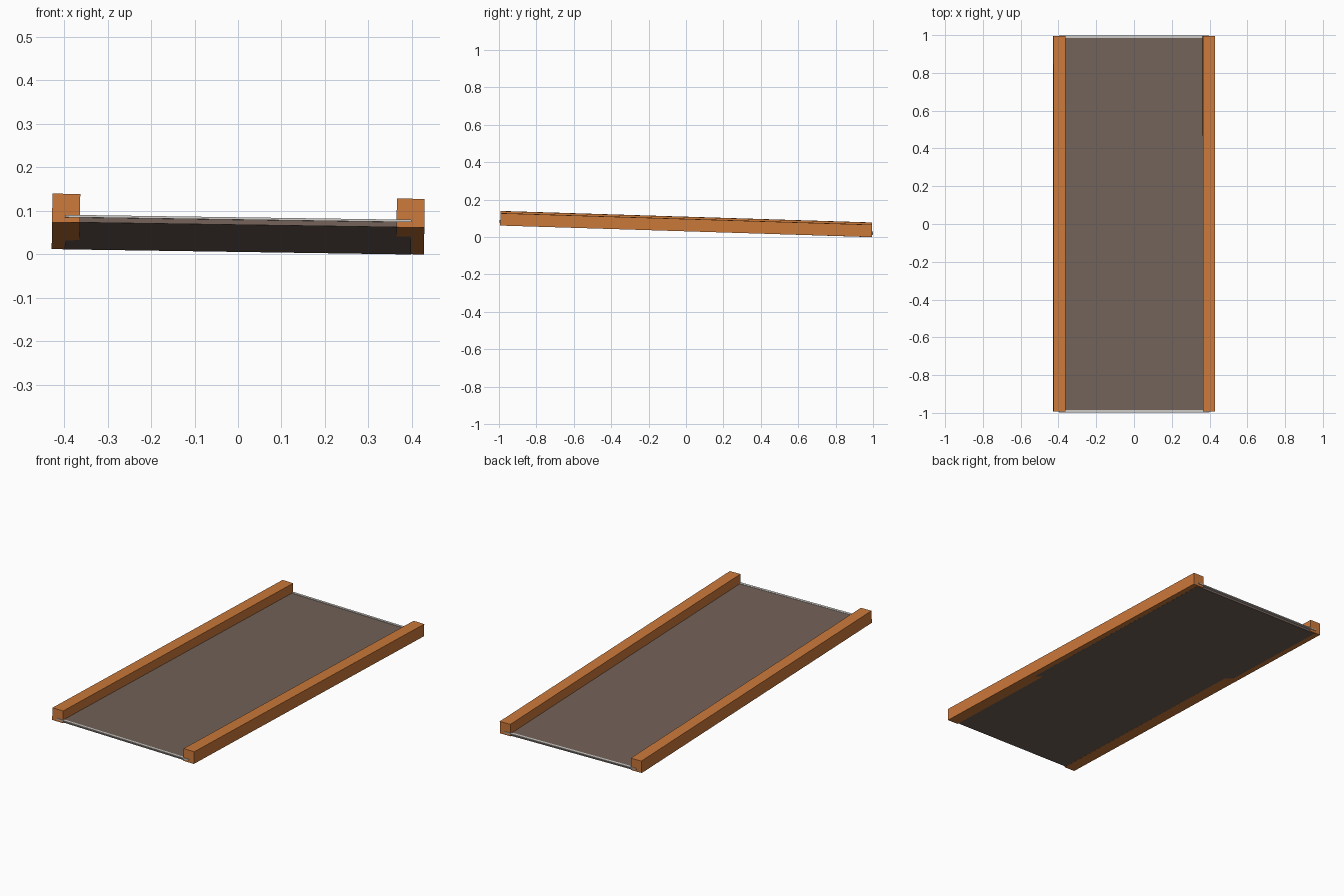
import bpy
import bmesh
from mathutils import Matrix, Vector

cube = bpy.data.objects.get("Cube")
if cube:
    bpy.data.objects.remove(cube, do_unlink=True)

PIVOT = Vector((0, 0, 0.037))   # centre of the panel's underside
TILT_X, TILT_Y = -0.031, 0.0143  # the whole panel rests at a slight slope


def material(name, color):
    m = bpy.data.materials.new(name)
    m.use_nodes = True
    m.diffuse_color = (*color, 1)
    m.node_tree.nodes["Principled BSDF"].inputs["Base Color"].default_value = (*color, 1)
    return m


orange = material("orange wood", (0.60, 0.19, 0.043))
brown = material("grey brown", (0.171, 0.122, 0.098))
pale = material("pale grey", (0.62, 0.60, 0.57))


def box(name, low, high, mat, twist=(0, 0)):
    """Axis-aligned box in panel space, placed with the panel's slope."""
    low, high = Vector(low), Vector(high)
    bm = bmesh.new()
    bmesh.ops.create_cube(bm, size=1, matrix=Matrix.Translation((low + high) / 2)
                          @ Matrix.Diagonal((*(high - low), 1)))
    mesh = bpy.data.meshes.new(name)
    bm.to_mesh(mesh)
    bm.free()
    mesh.materials.append(mat)
    ob = bpy.data.objects.new(name, mesh)
    ob.location = PIVOT
    ob.rotation_euler = (TILT_X + twist[0], TILT_Y + twist[1], 0)
    bpy.context.collection.objects.link(ob)
    return ob


# Flat deck, very slightly out of line with the rails
box("deck", (-0.398, -0.987, 0), (0.398, 0.987, 0.0155), brown, (-0.0006, 0.0005))

# Side rails along the long edges
for side, x in (("right", -0.396), ("left", 0.396)):
    box(side + "_rail", (x - 0.032, -0.994, 0), (x + 0.032, 0.994, 0.066), orange)

# Thin pale strips finishing the two short ends
for end, y in (("front", -0.992), ("back", 0.992)):
    box(end + "_end_strip", (-0.398, y - 0.007, 0.012), (0.398, y + 0.007, 0.0175), pale)
